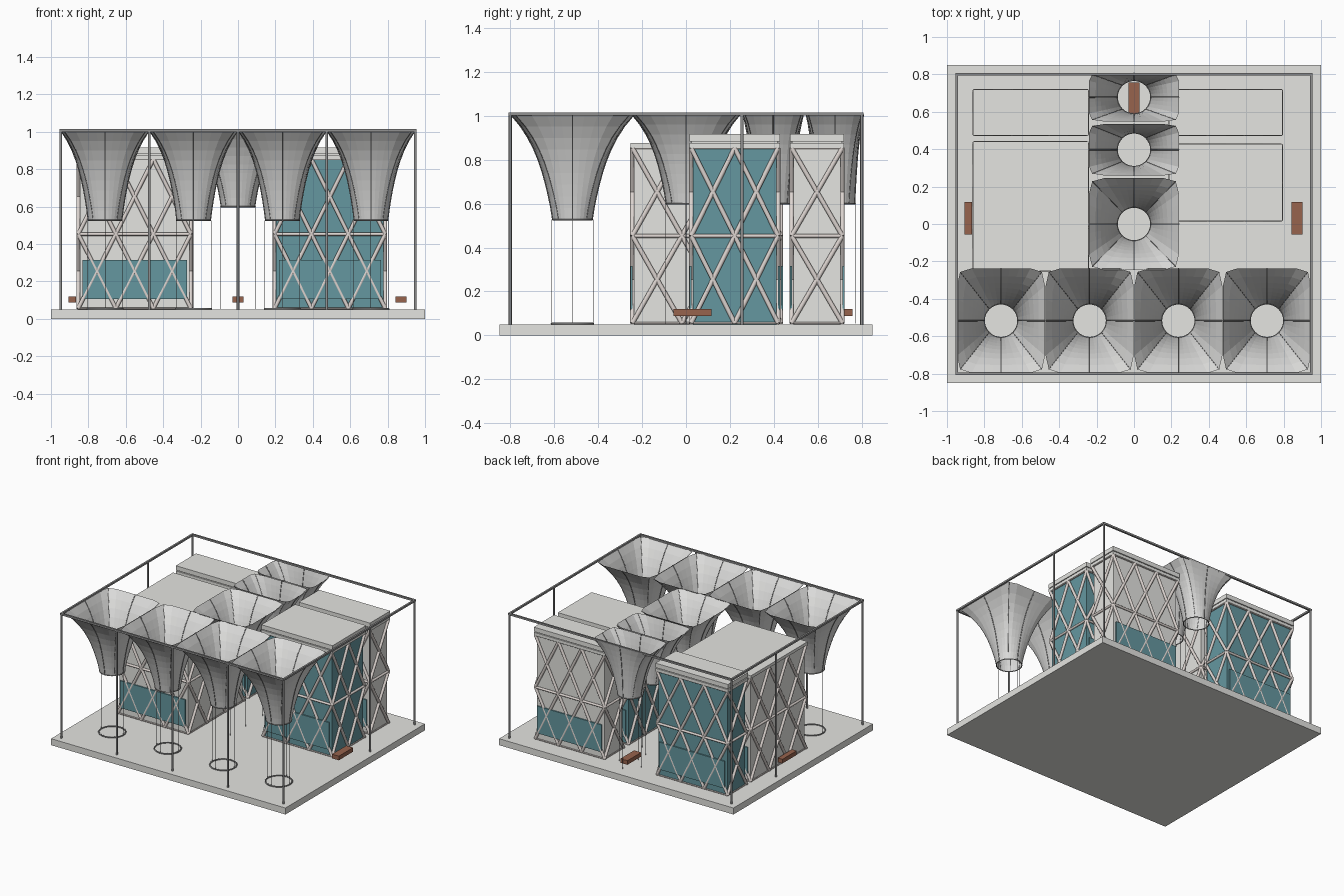
import bpy, bmesh, math
from mathutils import Vector, Matrix

if "Cube" in bpy.data.objects:
    bpy.data.objects.remove(bpy.data.objects["Cube"])

def mat(name, rgb):
    m = bpy.data.materials.new(name)
    m.diffuse_color = (*rgb, 1)
    m.use_nodes = True
    m.node_tree.nodes["Principled BSDF"].inputs["Base Color"].default_value = m.diffuse_color
    return m

CONCRETE = mat("pale_concrete", (0.78, 0.78, 0.75))
CANOPY = mat("canopy_grey", (0.71, 0.71, 0.70))
STEEL = mat("grey_steel", (0.29, 0.29, 0.29))
GLASS = mat("teal_glass", (0.13, 0.31, 0.35))
LATTICE = mat("warm_grey", (0.72, 0.66, 0.63))
WOOD = mat("brown_wood", (0.31, 0.125, 0.075))

def finish(name, bm, material, smooth=None):
    me = bpy.data.meshes.new(name)
    bm.to_mesh(me)
    bm.free()
    me.materials.append(material)
    ob = bpy.data.objects.new(name, me)
    bpy.context.collection.objects.link(ob)
    if smooth:
        bpy.context.view_layer.objects.active = ob
        ob.select_set(True)
        bpy.ops.object.shade_smooth_by_angle(angle=math.radians(smooth))
        ob.select_set(False)
    return ob

def add_box(bm, x0, x1, y0, y1, z0, z1):
    m = Matrix.Translation(((x0 + x1) / 2, (y0 + y1) / 2, (z0 + z1) / 2))
    m = m @ Matrix.Diagonal((x1 - x0, y1 - y0, z1 - z0, 1))
    bmesh.ops.create_cube(bm, size=1, matrix=m)

def box(name, material, *dims):
    bm = bmesh.new()
    add_box(bm, *dims)
    return finish(name, bm, material)

def bar(bm, p, q, r, sides=12):
    p, q = Vector(p), Vector(q)
    d = q - p
    m = Matrix.Translation((p + q) / 2) @ d.to_track_quat('Z', 'Y').to_matrix().to_4x4()
    bmesh.ops.create_cone(bm, cap_ends=True, segments=sides, radius1=r, radius2=r,
                          depth=d.length, matrix=m)

def tubes(name, material, r, lines):
    """One curve object; lines is a list of (points, closed)."""
    cu = bpy.data.curves.new(name, 'CURVE')
    cu.dimensions = '3D'
    cu.bevel_depth = r
    cu.bevel_resolution = 2
    cu.use_fill_caps = True
    for pts, closed in lines:
        sp = cu.splines.new('POLY')
        sp.points.add(len(pts) - 1)
        for point, co in zip(sp.points, pts):
            point.co = (*co, 1)
        sp.use_cyclic_u = closed
    cu.materials.append(material)
    ob = bpy.data.objects.new(name, cu)
    bpy.context.collection.objects.link(ob)

# Base slab
box("base_slab", CONCRETE, -1, 1, -0.85, 0.85, 0, 0.05)

# Perimeter steel frame: posts and top rails
bm = bmesh.new()
posts = [(x, -0.8) for x in (-0.948, -0.474, 0, 0.474, 0.948)]
posts += [(s * 0.948, y) for s in (-1, 1) for y in (0.255, 0.8)]
for x, y in posts:
    bar(bm, (x, y, 0.05), (x, y, 1.0), 0.007)
finish("perimeter_posts", bm, STEEL, 40)
bm = bmesh.new()
for s in (-1, 1):
    add_box(bm, -0.955, 0.955, s * 0.8 - 0.007, s * 0.8 + 0.007, 1.0, 1.014)
    add_box(bm, s * 0.948 - 0.007, s * 0.948 + 0.007, -0.793, 0.793, 1.0, 1.014)
finish("top_rails", bm, STEEL)

# Funnel canopies: round at the bottom, chamfered rectangle at the top
SEG, ROWS, R, TOP = 32, 9, 0.09, 1.005

def funnel_point(cx, cy, a, b, z0, t, i):
    th = 2 * math.pi * i / SEG
    c, s = math.cos(th), math.sin(th)
    f = 0.6 * t ** 1.2 + 0.4 * t ** 4
    k = min(1 / max(abs(c), 1e-6), 1 / max(abs(s), 1e-6), 1.86 / (abs(c) + abs(s)))
    return Vector((cx + (1 - f) * R * c + f * a * k * c,
                   cy + (1 - f) * R * s + f * b * k * s,
                   z0 + (TOP - z0) * t))

def funnel(name, cx, cy, a, b, z0, floor_ring):
    def P(t, i):
        return funnel_point(cx, cy, a, b, z0, t, i)
    bm = bmesh.new()
    rings = [[bm.verts.new(P(j / ROWS, i)) for i in range(SEG)] for j in range(ROWS + 1)]
    for j in range(ROWS):
        for i in range(SEG):
            n = (i + 1) % SEG
            bm.faces.new((rings[j][i], rings[j][n], rings[j + 1][n], rings[j + 1][i]))
    finish(name + "_shell", bm, CANOPY)
    # ribs, bottom rim, rain wires and floor ring
    def rib(i):
        return [P(j / ROWS, i) for j in range(ROWS + 1)], False
    tubes(name + "_main_ribs", STEEL, 0.003, [rib(i) for i in range(0, SEG, SEG // 4)])
    tubes(name + "_corner_ribs", STEEL, 0.0015, [rib(i) for i in range(SEG // 8, SEG, SEG // 4)])
    tubes(name + "_bottom_rim", STEEL, 0.0035, [([P(0, i) for i in range(SEG)], True)])
    circle = [(cx + 0.094 * math.cos(math.pi * i / 16),
               cy + 0.094 * math.sin(math.pi * i / 16), 0.053) for i in range(32)]
    if floor_ring:
        tubes(name + "_floor_ring", STEEL, 0.005, [(circle, True)])
    tubes(name + "_wires", STEEL, 0.0013,
          [([(x, y, z), (x, y, z0)], False) for x, y, z in circle[::8]])

for n, x in enumerate((-0.711, -0.237, 0.237, 0.711)):
    funnel(f"front_funnel_{n + 1}", x, -0.517, 0.235, 0.28, 0.527, True)
for n, (y, b) in enumerate(((0.0, 0.245), (0.397, 0.137), (0.678, 0.13))):
    funnel(f"middle_funnel_{n + 1}", 0, y, 0.24, b, 0.6, False)

# Buildings: wall block, cornice, roof plate, window plates and diagonal lattice
def building(name, x0, x1, y0, y1, nx, ny, wall, raised_roof, windows=(-1, 1)):
    i = 0.016
    box(name + "_walls", wall, x0 + i, x1 - i, y0 + i, y1 - i, 0.05, 0.86)
    box(name + "_cornice", CONCRETE, x0, x1, y0, y1, 0.853, 0.876)
    if raised_roof:
        box(name + "_parapet_gap", CONCRETE, x0 + 0.01, x1 - 0.01, y0 + 0.01, y1 - 0.01,
            0.87, 0.885)
        box(name + "_roof", CONCRETE, x0, x1, y0, y1, 0.882, 0.916)
    for side in windows:
        y = y0 + 0.004 if side < 0 else y1 - 0.004
        box(name + "_window", GLASS, x0 + 0.03, x1 - 0.03, y - 0.0045, y + 0.0045, 0.105, 0.315)
    bm = bmesh.new()
    levels = (0.056, 0.453, 0.853)
    e = 0.008
    c = [Vector(v) for v in ((x0 + e, y0 + e, 0), (x1 - e, y0 + e, 0),
                             (x1 - e, y1 - e, 0), (x0 + e, y1 - e, 0))]
    for k in range(4):
        p, q = c[k], c[(k + 1) % 4]
        n = nx if k % 2 == 0 else ny
        for z in levels:
            up = Vector((0, 0, z))
            bar(bm, p + up, q + up, 0.009 if z == levels[1] else 0.005)
        for lo, hi in zip(levels, levels[1:]):
            for m in range(n):
                u, v = p.lerp(q, m / n), p.lerp(q, (m + 1) / n)
                zl, zh = Vector((0, 0, lo)), Vector((0, 0, hi))
                bar(bm, u + zl, v + zh, 0.0105)
                bar(bm, v + zl, u + zh, 0.0105)
    finish(name + "_lattice", bm, LATTICE, 40)

building("front_left_building", -0.862, -0.244, -0.252, 0.44, 3, 3, CONCRETE, False)
building("back_left_building", -0.862, -0.244, 0.473, 0.72, 3, 1, GLASS, True)
building("front_right_building", 0.188, 0.795, 0.016, 0.427, 3, 2, GLASS, True)
building("back_right_building", 0.188, 0.795, 0.473, 0.72, 3, 1, CONCRETE, True)

# Benches
box("left_bench", WOOD, -0.905, -0.865, -0.057, 0.117, 0.088, 0.12)
box("right_bench", WOOD, 0.842, 0.9, -0.057, 0.117, 0.088, 0.12)
box("back_bench", WOOD, -0.03, 0.03, 0.59, 0.757, 0.088, 0.12)
